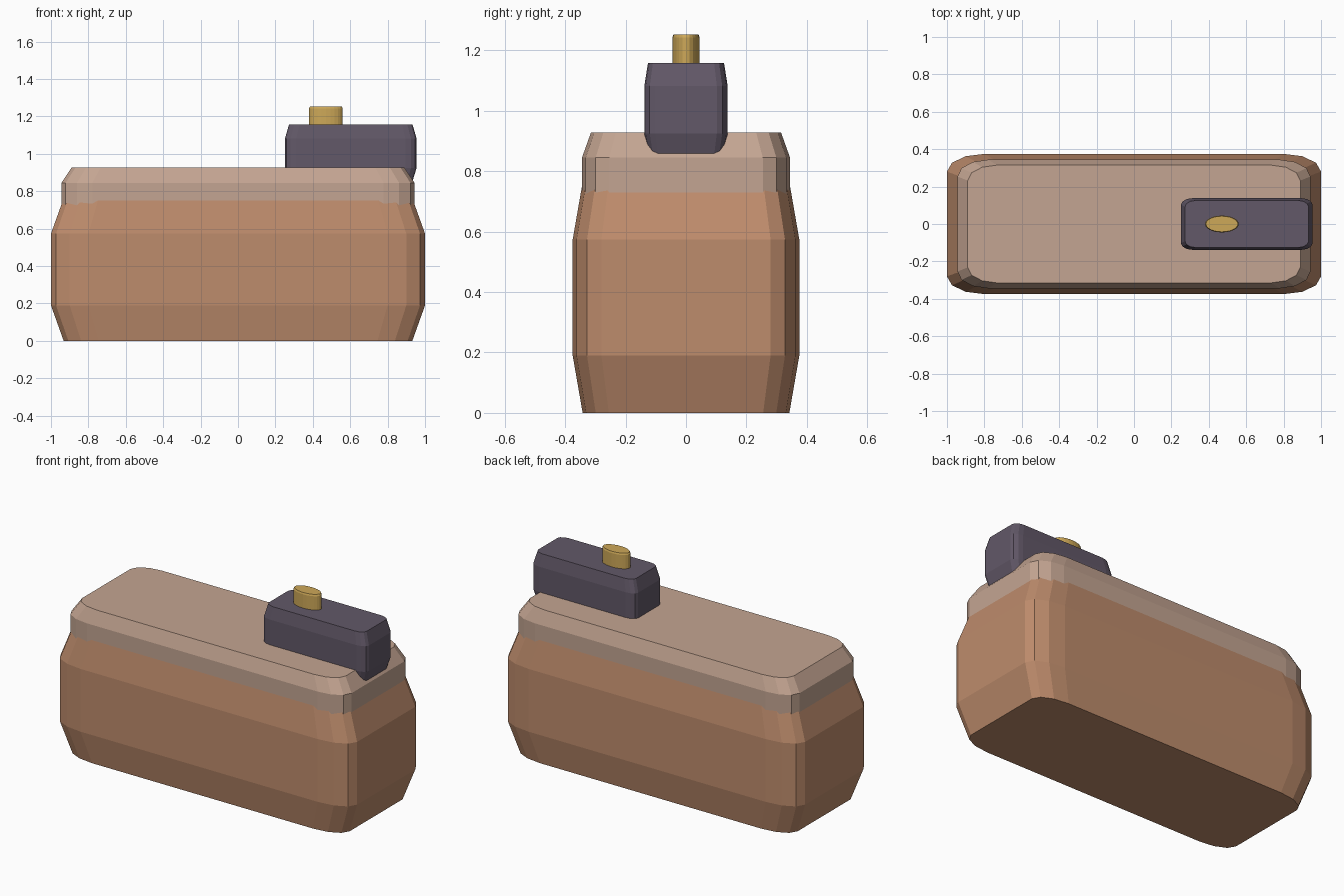
import bpy, bmesh, math

if "Cube" in bpy.data.objects:
    bpy.data.objects.remove(bpy.data.objects["Cube"])


def material(name, rgb):
    m = bpy.data.materials.new(name)
    m.diffuse_color = (*rgb, 1)
    m.use_nodes = True
    m.node_tree.nodes["Principled BSDF"].inputs["Base Color"].default_value = m.diffuse_color
    return m


BROWN = material("warm brown", (0.515, 0.262, 0.150))
BEIGE = material("pale beige", (0.552, 0.376, 0.287))
PLUM = material("dark plum", (0.122, 0.098, 0.138))
GOLD = material("gold", (0.61, 0.392, 0.098))


def rounded_outline(hx, hy, rx, ry, seg):
    """Rectangle outline with elliptical corners, counter-clockwise."""
    pts = []
    for q, (sx, sy) in enumerate([(1, 1), (-1, 1), (-1, -1), (1, -1)]):
        for i in range(seg + 1):
            a = math.pi / 2 * (q + i / seg)
            pts.append((sx * (hx - rx) + rx * math.cos(a),
                        sy * (hy - ry) + ry * math.sin(a)))
    return pts


def loft(name, outline, levels, mat, cx=0.0):
    """Stack scaled copies of an outline: levels are (z, x scale, y scale)."""
    bm = bmesh.new()
    rings = [[bm.verts.new((cx + x * sx, y * sy, z)) for x, y in outline]
             for z, sx, sy in levels]
    n = len(outline)
    for a, b in zip(rings, rings[1:]):
        for i in range(n):
            j = (i + 1) % n
            bm.faces.new((a[i], a[j], b[j], b[i]))
    bm.faces.new(rings[0][::-1])
    bm.faces.new(rings[-1])
    me = bpy.data.meshes.new(name)
    bm.to_mesh(me)
    bm.free()
    me.materials.append(mat)
    ob = bpy.data.objects.new(name, me)
    bpy.context.collection.objects.link(ob)
    return ob


# main body, tapered at top and bottom
loft("body", rounded_outline(1.0, 0.375, 0.2, 0.095, 3),
     [(0, 0.932, 0.912), (0.19, 1, 1), (0.573, 1, 1), (0.763, 0.932, 0.912)], BROWN)

# lid sunk into the body, chamfered on top
loft("lid", rounded_outline(0.944, 0.344, 0.165, 0.09, 3),
     [(0.71, 1, 1), (0.845, 1, 1), (0.927, 0.942, 0.915)], BEIGE)

# small block on the lid, overhanging the right end
loft("top_block", rounded_outline(0.352, 0.138, 0.06, 0.036, 3),
     [(0.853, 0.937, 0.912), (0.925, 1, 1), (1.081, 1, 1), (1.158, 0.937, 0.912)],
     PLUM, 0.603)

# oval knob
circle = [(0.09 * math.cos(i * math.tau / 24), 0.045 * math.sin(i * math.tau / 24))
          for i in range(24)]
loft("knob", circle, [(1.10, 1, 1), (1.242, 1, 1), (1.252, 0.95, 0.93)], GOLD, 0.47)
